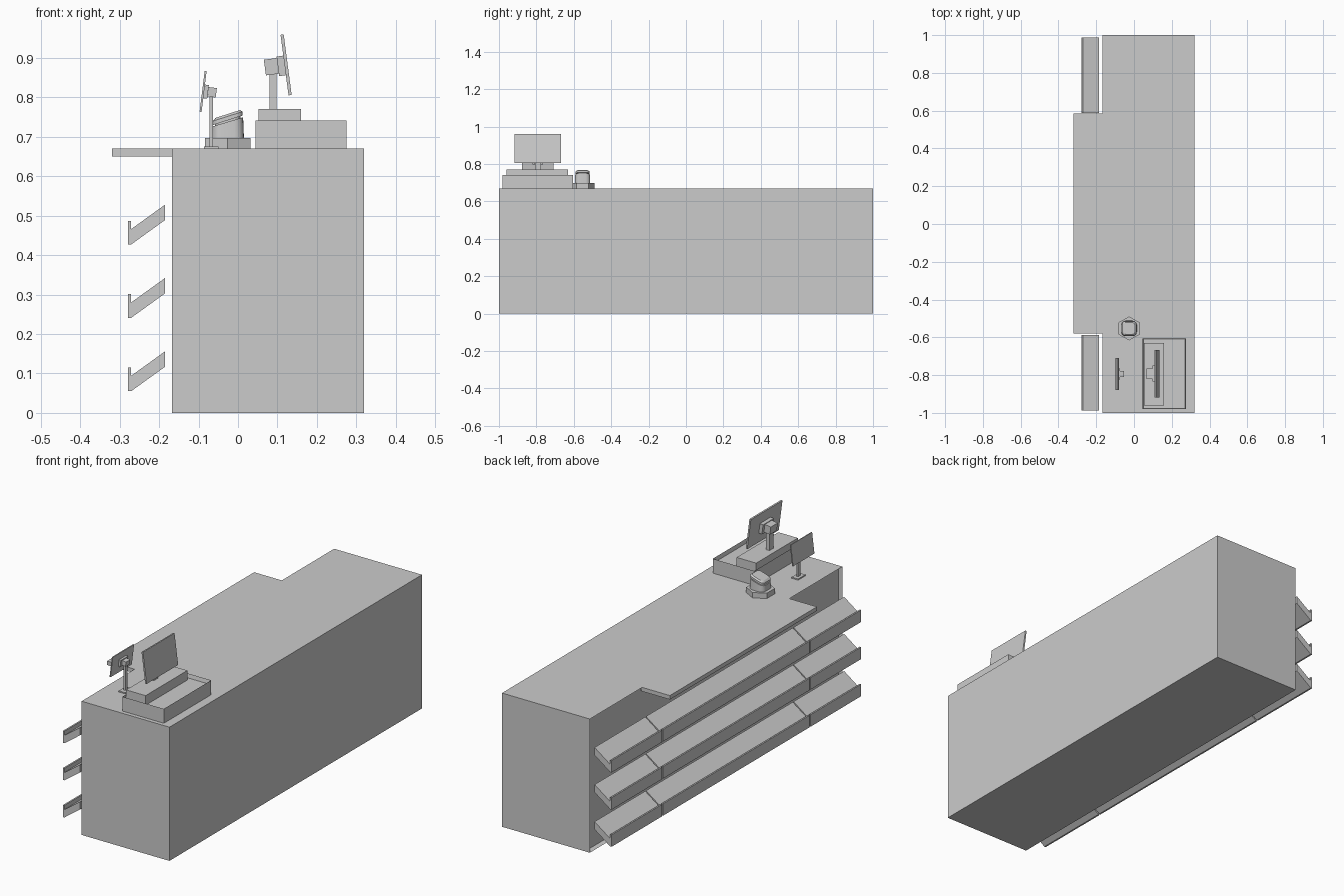
import bpy, bmesh, math
from mathutils import Vector, Matrix

if "Cube" in bpy.data.objects:
    bpy.data.objects.remove(bpy.data.objects["Cube"])


def make(name, bm):
    bmesh.ops.recalc_face_normals(bm, faces=bm.faces)
    me = bpy.data.meshes.new(name)
    bm.to_mesh(me)
    bm.free()
    ob = bpy.data.objects.new(name, me)
    bpy.context.collection.objects.link(ob)
    return ob


def box(name, x, y, z, tilt=0, recess=None):
    """Box from (min, max) ranges, tilted about y; recess = (direction, rim, depth)."""
    bm = bmesh.new()
    bmesh.ops.create_cube(bm, size=1)
    size = [b - a for a, b in (x, y, z)]
    bmesh.ops.scale(bm, vec=size, verts=bm.verts)
    bm.normal_update()
    if recess:
        direction, rim, depth = recess
        face = max(bm.faces, key=lambda f: f.normal.dot(Vector(direction)))
        bmesh.ops.inset_region(bm, faces=[face], thickness=rim)
        bmesh.ops.translate(bm, verts=face.verts, vec=-depth * Vector(direction))
    bm.transform(Matrix.Rotation(math.radians(tilt), 4, 'Y'))
    ob = make(name, bm)
    ob.location = [(a + b) / 2 for a, b in (x, y, z)]
    return ob


def loft(name, rings):
    """Closed solid through rings of equal point count."""
    bm = bmesh.new()
    vs = [[bm.verts.new(p) for p in r] for r in rings]
    n = len(vs[0])
    for a, b in zip(vs, vs[1:]):
        for i in range(n):
            j = (i + 1) % n
            bm.faces.new((a[i], a[j], b[j], b[i]))
    bm.faces.new(vs[0])
    bm.faces.new(vs[-1])
    return make(name, bm)


def rounded_ring(cx, cy, half, radius, z, slope=0, seg=5):
    """Rounded square outline whose height rises with x."""
    pts = []
    for q, (sx, sy) in enumerate(((1, 1), (-1, 1), (-1, -1), (1, -1))):
        for i in range(seg + 1):
            a = math.pi / 2 * (q + i / seg)
            dx = sx * (half - radius) + radius * math.cos(a)
            dy = sy * (half - radius) + radius * math.sin(a)
            pts.append((cx + dx, cy + dy, z + slope * dx))
    return pts


# Counter: body with recessed shelf wall, and the projecting ledge
box("counter_body", (-0.167, 0.32), (-1, 1), (0, 0.67), recess=((-1, 0, 0), 0.01, 0.018))
box("counter_ledge", (-0.32, -0.16), (-0.58, 0.585), (0.65, 0.67))

# Sloping display shelves, three rows of three bays
profile = [(-0.183, 0.528), (-0.27, 0.465), (-0.272, 0.487), (-0.28, 0.487),
           (-0.28, 0.427), (-0.272, 0.427), (-0.167, 0.502), (-0.183, 0.49)]
profile = [(-0.185, 0.553), (-0.271, 0.466), (-0.271, 0.487), (-0.279, 0.487),
           (-0.279, 0.427), (-0.271, 0.427), (-0.185, 0.489)]
profile[0] = (-0.185, 0.528)
for row in range(3):
    dz = -0.186 * row
    for bay, (y0, y1) in enumerate(((-0.988, -0.587), (-0.581, 0.581), (0.587, 0.988))):
        loft(f"shelf_{row}_{bay}", [[(x, y, z + dz) for x, z in profile] for y in (y0, y1)])

# Register drawer and platform
box("cash_drawer", (0.045, 0.275), (-0.98, -0.605), (0.67, 0.742), recess=((0, 0, 1), 0.006, 0.02))
box("monitor_platform", (0.052, 0.16), (-0.96, -0.63), (0.722, 0.77))

# Main monitor
box("monitor_neck", (0.08, 0.098), (-0.808, -0.775), (0.77, 0.87))
box("monitor_joint", (0.068, 0.103), (-0.82, -0.765), (0.858, 0.898), -7.5)
box("monitor_mount", (0.101, 0.119), (-0.835, -0.75), (0.855, 0.905), -7.5)
box("monitor_screen", (0.118, 0.126), (-0.918, -0.668), (0.805, 0.96), -7.5)

# Customer display
box("display_foot", (-0.086, -0.05), (-0.822, -0.765), (0.67, 0.676))
box("display_neck", (-0.072, -0.063), (-0.802, -0.785), (0.676, 0.81))
box("display_joint", (-0.076, -0.055), (-0.81, -0.777), (0.801, 0.825), 7.1)
box("display_mount", (-0.086, -0.076), (-0.822, -0.765), (0.797, 0.832), 7.1)
box("display_screen", (-0.091, -0.086), (-0.878, -0.709), (0.763, 0.867), 7.1)

# Card scanner: hexagonal foot, rounded column, sloping split head
cx, cy = -0.026, -0.553
foot = [(cx + 0.066 * math.sin(k * math.pi / 3), cy + 0.063 * math.cos(k * math.pi / 3)) for k in range(6)]
loft("scanner_foot", [[(x, y, z) for x, y in foot] for z in (0.67, 0.697)])
column = loft("scanner_column", [rounded_ring(cx, cy, 0.041, 0.024, 0.697),
                                 rounded_ring(cx, cy, 0.039, 0.022, 0.738, 0.3)])
neck = loft("scanner_neck", [rounded_ring(cx, cy, 0.032, 0.018, 0.735, 0.3),
                             rounded_ring(cx, cy, 0.032, 0.018, 0.746, 0.3)])
head = loft("scanner_head", [rounded_ring(cx, cy, 0.038, 0.018, 0.742, 0.32),
                             rounded_ring(cx, cy, 0.038, 0.018, 0.752, 0.32),
                             rounded_ring(cx, cy, 0.031, 0.014, 0.758, 0.32)])
for ob in (column, neck, head):
    bpy.ops.object.select_all(action='DESELECT')
    ob.select_set(True)
    bpy.context.view_layer.objects.active = ob
    bpy.ops.object.shade_smooth_by_angle(angle=math.radians(30))
